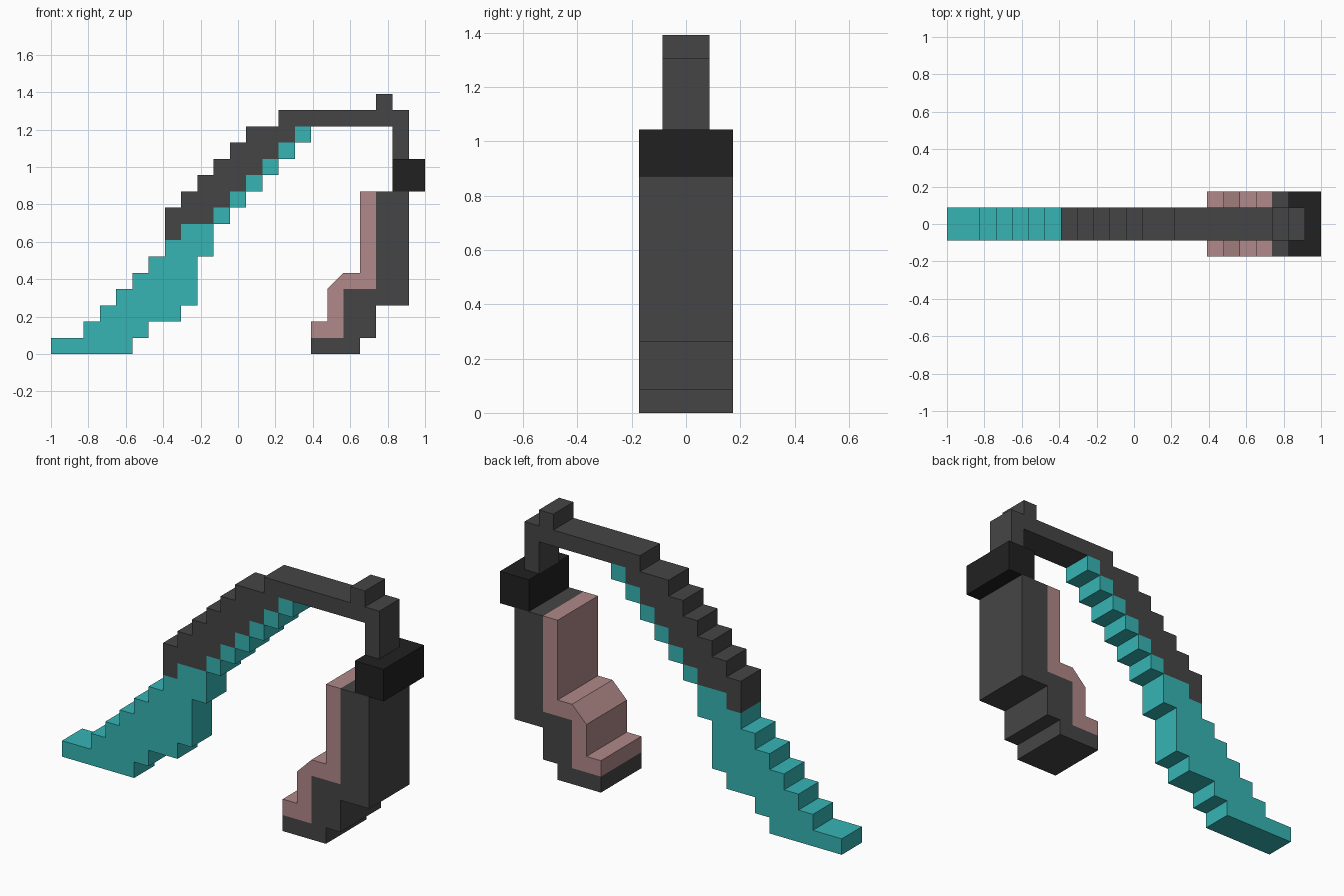
import bpy
import bmesh

cube = bpy.data.objects.get("Cube")
if cube:
    bpy.data.objects.remove(cube, do_unlink=True)

U = 2 / 23  # size of one block


def material(name, rgb):
    m = bpy.data.materials.new(name)
    m.use_nodes = True
    m.diffuse_color = (*rgb, 1)
    m.node_tree.nodes["Principled BSDF"].inputs["Base Color"].default_value = (*rgb, 1)
    return m


charcoal = material("charcoal", (0.060, 0.060, 0.060))
black = material("black", (0.0152, 0.0152, 0.0152))
teal = material("teal", (0.037, 0.456, 0.456))
pink = material("dusty_pink", (0.434, 0.246, 0.246))


def stepped(name, mat, first_row, runs, half_width):
    """Extrude a stepped outline; each run is the (start, end) column of one row."""
    right, left = [], []
    for i, (a, b) in enumerate(runs):
        z = first_row + i
        right += [(b, z), (b, z + 1)]
        left += [(a, z), (a, z + 1)]
    outline = []
    for p in right + left[::-1]:
        if p not in outline:
            outline.append(p)
    # Drop points in the middle of straight edges
    n = len(outline)
    corners = [p for i, p in enumerate(outline)
               if not any(outline[i - 1][k] == p[k] == outline[(i + 1) % n][k] for k in (0, 1))]
    bm = bmesh.new()
    face = bm.faces.new([bm.verts.new((x * U - 1, -half_width * U, z * U)) for x, z in corners])
    ext = bmesh.ops.extrude_face_region(bm, geom=[face])
    moved = [v for v in ext["geom"] if isinstance(v, bmesh.types.BMVert)]
    bmesh.ops.translate(bm, verts=moved, vec=(0, 2 * half_width * U, 0))
    bmesh.ops.recalc_face_normals(bm, faces=bm.faces)
    mesh = bpy.data.meshes.new(name)
    bm.to_mesh(mesh)
    bm.free()
    mesh.materials.append(mat)
    obj = bpy.data.objects.new(name, mesh)
    bpy.context.collection.objects.link(obj)
    return obj


# Blade: wide teal tip, then a diagonal row of teeth under the spine
stepped("blade_tip", teal, 0,
        [(0, 5), (2, 6), (3, 8), (4, 9), (5, 9), (6, 9), (7, 10), (8, 10)], 1)
for i in range(6):
    stepped(f"blade_tooth_{i + 1}", teal, 8 + i, [(10 + i, 11 + i)], 1)

# Dark spine climbing to the top bar, with a crest and a post down to the collar
stepped("spine", charcoal, 7,
        [(7, 8)] + [(7 + i, 10 + i) for i in range(6)] + [(14, 22)], 1)
stepped("crest", charcoal, 15, [(20, 21)], 1)
stepped("post", charcoal, 12, [(21, 22)] * 2, 1)

# Collar and handle
stepped("collar", black, 10, [(21, 23)] * 2, 2)
stepped("handle", charcoal, 0,
        [(16, 19), (18, 20), (18, 20), (18, 22)] + [(20, 22)] * 6, 2)
stepped("handle_grip", pink, 1,
        [(16, 18), (17, 18), (17, 18), (18, 20)] + [(19, 20)] * 5, 2)
